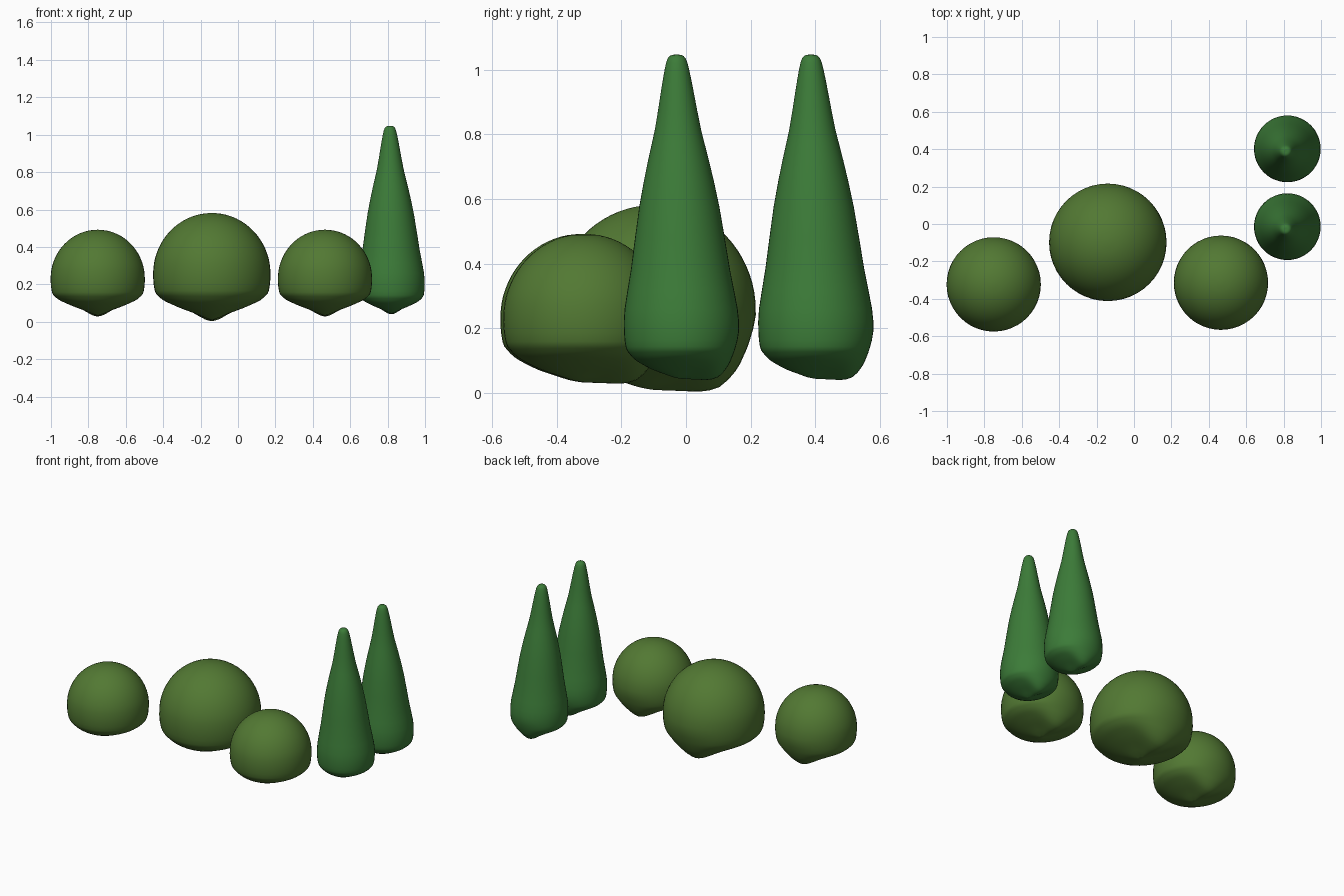
import bpy, bmesh, math

if "Cube" in bpy.data.objects:
    bpy.data.objects.remove(bpy.data.objects["Cube"])

SEGMENTS = 48

# Underside outline from the centre out, as (radius, height) in unit size:
# a shallow cone in front and a drooping keel at the back
FRONT = [(0, -.784), (.14, -.76), (.3, -.71), (.52, -.636), (.7, -.55),
         (.824, -.476), (.92, -.38), (.972, -.288), (1, -.05)]
BACK = [(0, -.784), (.15, -.79), (.3, -.795), (.45, -.8), (.64, -.757),
        (.8, -.6), (.88, -.45), (.94, -.3), (1, -.05)]

# Upper outlines, from the widest ring to the tip
DOME = [(math.cos(t), 1.04 * math.sin(t))
        for t in (math.pi / 2 * i / 9 for i in range(1, 10))]
SPIRE = [(.175, .26), (.153, .384), (.124, .576), (.094, .72), (.071, .817),
         (.051, .93), (.038, 1.0), (.028, 1.035), (.014, 1.046), (0, 1.046)]


def material(name, color):
    mat = bpy.data.materials.new(name)
    mat.diffuse_color = (*color, 1)
    mat.use_nodes = True
    mat.node_tree.nodes["Principled BSDF"].inputs["Base Color"].default_value = mat.diffuse_color
    return mat


def smooth_path(pts):
    """Catmull-Rom midpoints between the given profile points."""
    out = []
    for i in range(len(pts) - 1):
        p = [pts[max(0, min(len(pts) - 1, i + k))] for k in (-1, 0, 1, 2)]
        mid = tuple((-p[0][j] + 9 * p[1][j] + 9 * p[2][j] - p[3][j]) / 16 for j in (0, 1))
        out += [pts[i], mid]
    return out + [pts[-1]]


def plant(name, loc, radius, depth, upper, mat, lean=(0, 0)):
    """Lathe a plant whose underside outline varies with the angle."""
    bm = bmesh.new()
    columns = []
    top = upper[-1][1]
    for s in range(SEGMENTS):
        a = 2 * math.pi * s / SEGMENTS
        w = max(0, math.sin(a)) ** 5
        side = .2 * math.cos(a) ** 2
        prof = []
        for (fr, fz), (br, bz) in zip(FRONT, BACK):
            r = fr + (br - fr) * w
            z = fz + (bz - fz) * w + side * r * (1 - r)
            prof.append((r * radius, z * depth))
        prof = smooth_path(prof + upper)
        col = []
        for r, z in prof[1:-1]:
            r = max(r, .0005)
            k = max(0, z / top)
            col.append(bm.verts.new((r * math.cos(a) + lean[0] * k,
                                     r * math.sin(a) + lean[1] * k, z)))
        columns.append(col)
    bottom = bm.verts.new((0, 0, FRONT[0][1] * depth))
    tip = bm.verts.new((lean[0], lean[1], top))
    for s in range(SEGMENTS):
        c, d = columns[s], columns[(s + 1) % SEGMENTS]
        for i in range(len(c) - 1):
            bm.faces.new((c[i], d[i], d[i + 1], c[i + 1]))
        bm.faces.new((bottom, d[0], c[0]))
        bm.faces.new((tip, c[-1], d[-1]))
    bmesh.ops.recalc_face_normals(bm, faces=bm.faces)
    for f in bm.faces:
        f.smooth = True
    mesh = bpy.data.meshes.new(name)
    bm.to_mesh(mesh)
    bm.free()
    mesh.materials.append(mat)
    ob = bpy.data.objects.new(name, mesh)
    ob.location = loc
    bpy.context.collection.objects.link(ob)


bush_green = material("bush_green", (.085, .19, .033))
tree_green = material("tree_green", (.045, .2, .04))

# Three round bushes
for name, x, y, z, r in (("left_bush", -.75, -.323, .23, .252),
                         ("middle_bush", -.14, -.098, .255, .314),
                         ("right_bush", .465, -.314, .23, .252)):
    plant(name, (x, y, z), r, r, [(a * r, b * r) for a, b in DOME], bush_green)

# Two tall conical trees
for name, y in (("front_tree", -.014), ("back_tree", .402)):
    spire = [(r, z - .2) for r, z in SPIRE]
    plant(name, (.82, y, .2), .178, .2, spire, tree_green, (-.008, -.015))
